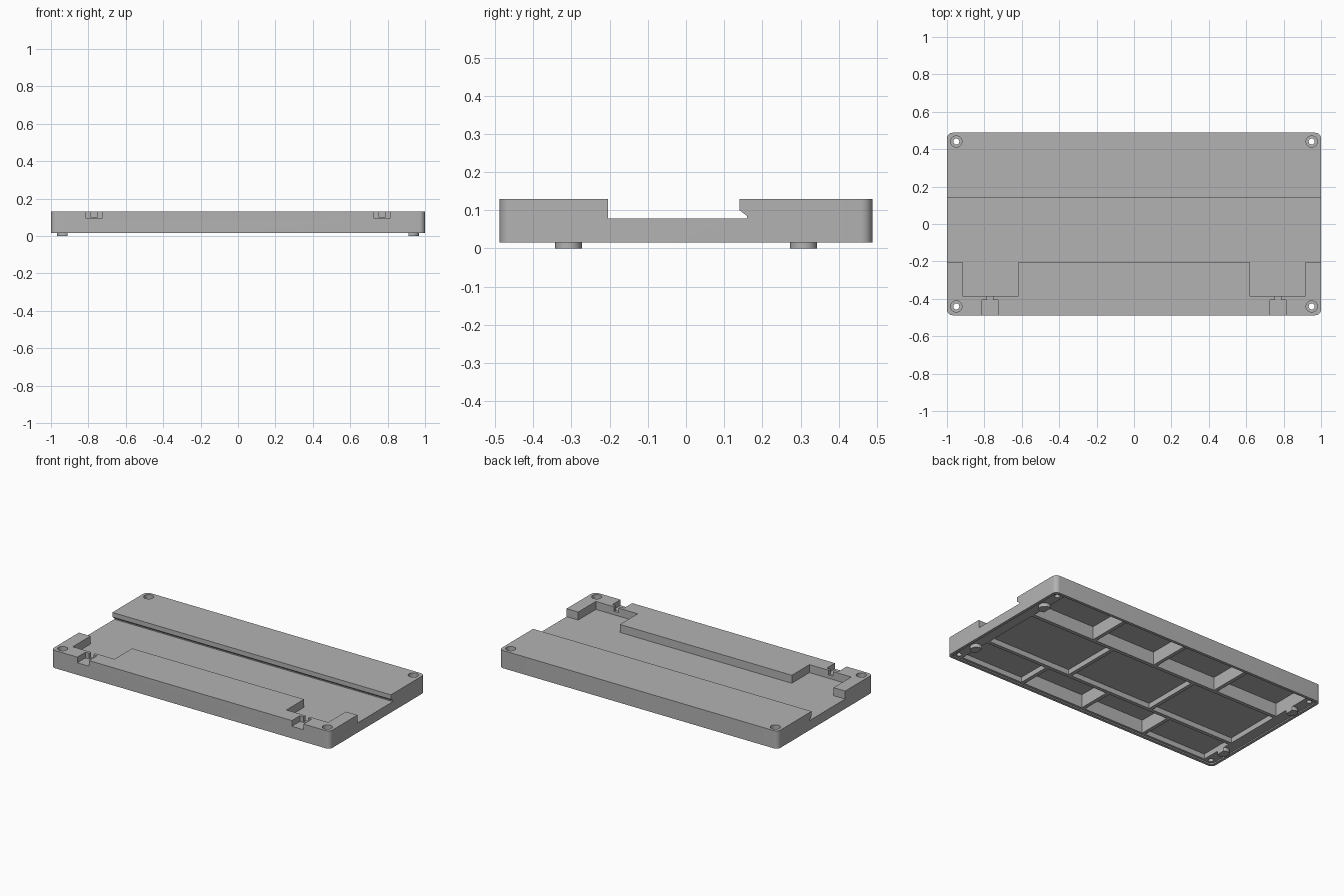
import bpy, bmesh, math

if "Cube" in bpy.data.objects:
    bpy.data.objects.remove(bpy.data.objects["Cube"])

grey = bpy.data.materials.new("plain_grey")
grey.diffuse_color = (0.45, 0.45, 0.45, 1)
grey.use_nodes = True
grey.node_tree.nodes["Principled BSDF"].inputs["Base Color"].default_value = grey.diffuse_color


def finish(name, bm):
    bmesh.ops.recalc_face_normals(bm, faces=bm.faces)
    me = bpy.data.meshes.new(name)
    bm.to_mesh(me)
    bm.free()
    me.materials.append(grey)
    ob = bpy.data.objects.new(name, me)
    bpy.context.collection.objects.link(ob)
    return ob


def prism(name, pts, direction):
    """Extrude a closed outline along a direction."""
    bm = bmesh.new()
    face = bm.faces.new([bm.verts.new(p) for p in pts])
    ext = bmesh.ops.extrude_face_region(bm, geom=[face])
    verts = [v for v in ext["geom"] if isinstance(v, bmesh.types.BMVert)]
    bmesh.ops.translate(bm, verts=verts, vec=direction)
    return finish(name, bm)


def box(name, x0, x1, y0, y1, z0, z1):
    return prism(name, [(x0, y0, z0), (x1, y0, z0), (x1, y1, z0), (x0, y1, z0)],
                 (0, 0, z1 - z0))


def disc(name, x, y, r, z0, z1, n=40):
    pts = [(x + r * math.cos(2 * math.pi * i / n),
            y + r * math.sin(2 * math.pi * i / n), z0) for i in range(n)]
    return prism(name, pts, (0, 0, z1 - z0))


def rounded(name, hx, hy, r, z0, z1, n=8):
    pts = []
    for k, (sx, sy) in enumerate([(1, 1), (-1, 1), (-1, -1), (1, -1)]):
        for i in range(n + 1):
            a = math.pi / 2 * (k + i / n)
            pts.append((sx * (hx - r) + r * math.cos(a),
                        sy * (hy - r) + r * math.sin(a), z0))
    return prism(name, pts, (0, 0, z1 - z0))


def cut(ob, cutter):
    cutter.hide_render = True
    m = ob.modifiers.new("cut", 'BOOLEAN')
    m.operation = 'DIFFERENCE'
    m.solver = 'EXACT'
    m.object = cutter
    bpy.context.view_layer.objects.active = ob
    bpy.ops.object.modifier_apply(modifier=m.name)
    bpy.data.objects.remove(cutter)


BOTTOM, TOP, FLOOR = 0.015, 0.13, 0.078
plate = rounded("base_plate", 1.0, 0.488, 0.03, BOTTOM, TOP)

# long slot with an undercut back edge
profile = [(-0.204, 0.2), (-0.204, FLOOR), (0.16, FLOOR), (0.16, 0.085),
           (0.14, 0.1), (0.14, 0.2)]
cut(plate, prism("slot_cutter", [(-1.1, y, z) for y, z in profile], (2.2, 0, 0)))

# shallow recess inside the bottom rim
cut(plate, rounded("recess_cutter", 0.982, 0.47, 0.02, -0.05, 0.023))

# square pockets, cable notches and slits at the front edge
for s in (-1, 1):
    def side_box(x0, x1, *rest):
        a, b = sorted((s * x0, s * x1))
        cut(plate, box("cutter", a, b, *rest))
    side_box(0.617, 0.917, -0.385, -0.19, FLOOR, 0.2)
    side_box(0.728, 0.812, -0.6, -0.405, 0.093, 0.2)
    side_box(0.755, 0.785, -0.42, -0.37, 0.1, 0.2)

# counterbored screw holes
for x in (-0.95, 0.95):
    for y in (-0.441, 0.441):
        cut(plate, disc("hole_cutter", x, y, 0.016, -0.1, 0.3))
        cut(plate, disc("bore_cutter", x, y, 0.03, 0.1, 0.3))

# hollow cells under the back and front ridges
EDGE, RIB = 0.912, 0.012
for i in range(4):
    x0 = -EDGE + i * EDGE / 2 + (RIB if i else 0)
    x1 = -EDGE + (i + 1) * EDGE / 2 - (RIB if i < 3 else 0)
    cut(plate, box("cell_cutter", x0, x1, 0.19, 0.46, -0.05, 0.108))
    roof = 0.056 if i in (0, 3) else 0.108
    cut(plate, box("cell_cutter", x0, x1, -0.455, -0.236, -0.05, roof))

# shallow cells under the slot floor
for i in range(3):
    x0 = -EDGE + i * EDGE * 2 / 3 + (RIB if i else 0)
    x1 = -EDGE + (i + 1) * EDGE * 2 / 3 - (RIB if i < 2 else 0)
    cut(plate, box("cell_cutter", x0, x1, -0.212, 0.166, -0.05, 0.056))

# round feet, trimmed flush with the cells
parts = [plate]
for s in (-1, 1):
    for y in (-0.308, 0.308):
        foot = disc("foot", s * 0.933, y, 0.035, 0.0, 0.024)
        a, b = sorted((s * 0.5, s * EDGE))
        cut(foot, box("foot_trim", a, b, y - 0.1, y + 0.1, -0.1, 0.1))
        parts.append(foot)

for ob in parts:
    bpy.ops.object.select_all(action='DESELECT')
    ob.select_set(True)
    bpy.context.view_layer.objects.active = ob
    bpy.ops.object.shade_smooth_by_angle(angle=math.radians(30))
